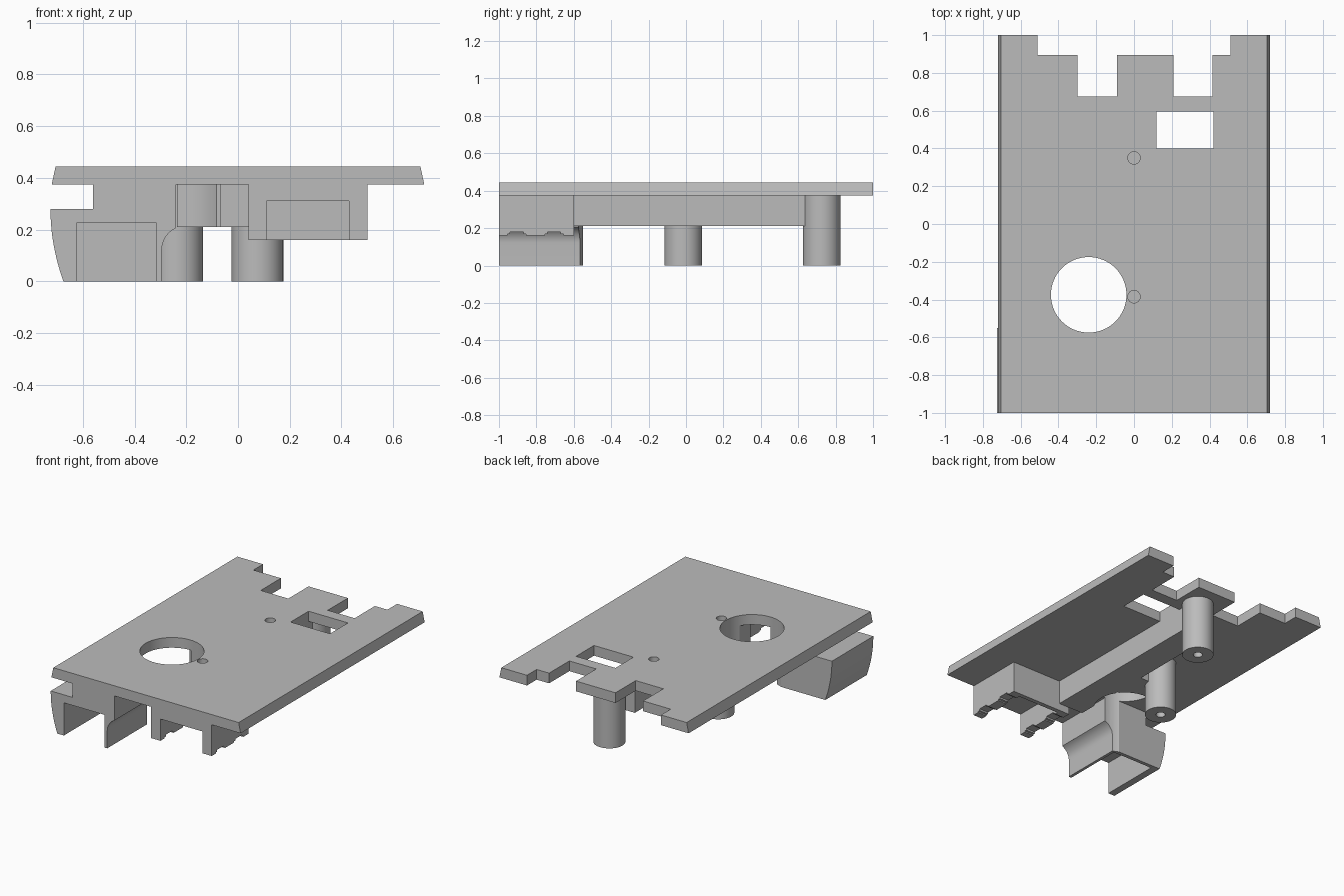
import bpy, bmesh, math
from mathutils import Vector

old = bpy.data.objects.get("Cube")
if old:
    bpy.data.objects.remove(old, do_unlink=True)

# One light grey plastic
grey = bpy.data.materials.new("light grey plastic")
grey.use_nodes = True
tone = (0.5, 0.5, 0.5, 1)
grey.diffuse_color = tone
grey.node_tree.nodes["Principled BSDF"].inputs["Base Color"].default_value = tone


def prism(name, pts, axis, lo, hi):
    """Extrude a 2D outline along z (x, y points) or y (x, z points)."""
    bm = bmesh.new()
    place = (lambda p: (p[0], p[1], lo)) if axis == "z" else (lambda p: (p[0], lo, p[1]))
    face = bm.faces.new([bm.verts.new(place(p)) for p in pts])
    new = bmesh.ops.extrude_face_region(bm, geom=[face])["geom"]
    move = Vector((0, 0, hi - lo)) if axis == "z" else Vector((0, hi - lo, 0))
    bmesh.ops.translate(bm, vec=move, verts=[v for v in new if isinstance(v, bmesh.types.BMVert)])
    bmesh.ops.recalc_face_normals(bm, faces=bm.faces)
    mesh = bpy.data.meshes.new(name)
    bm.to_mesh(mesh)
    bm.free()
    mesh.materials.append(grey)
    ob = bpy.data.objects.new(name, mesh)
    bpy.context.collection.objects.link(ob)
    return ob


def box(name, x0, x1, y0, y1, z0, z1):
    return prism(name, [(x0, y0), (x1, y0), (x1, y1), (x0, y1)], "z", z0, z1)


def rod(name, x, y, r, z0, z1, n=48):
    ring = [(x + r * math.cos(math.tau * i / n), y + r * math.sin(math.tau * i / n)) for i in range(n)]
    return prism(name, ring, "z", z0, z1)


def cut(ob, *cutters):
    """Subtract the cutters for good and remove them."""
    for c in cutters:
        m = ob.modifiers.new("cut", "BOOLEAN")
        m.operation, m.solver, m.object = "DIFFERENCE", "EXACT", c
        c.hide_render = True
    bpy.context.view_layer.update()
    mesh = bpy.data.meshes.new_from_object(ob.evaluated_get(bpy.context.evaluated_depsgraph_get()))
    ob.modifiers.clear()
    ob.data = mesh
    for c in cutters:
        bpy.data.objects.remove(c, do_unlink=True)


def big_bore():
    return rod("bore_cutter", -0.24, -0.375, 0.2, -0.1, 0.6, 64)


def pin_holes():
    return [rod("pin_cutter", 0, y, 0.033, 0.36, 0.6, 24) for y in (0.35, -0.385)]


# Top plate with notched back edge and slanted sides
W, B, T = 0.72, 0.375, 0.445
outline = [(-W, -1), (W, -1), (W, 1), (0.51, 1), (0.51, 0.895), (0.415, 0.895), (0.415, 0.675),
           (0.21, 0.675), (0.21, 0.895), (-0.09, 0.895), (-0.09, 0.675), (-0.3, 0.675),
           (-0.3, 0.895), (-0.51, 0.895), (-0.51, 1), (-W, 1)]
plate = prism("top_plate", outline, "z", B, T)
for v in plate.data.vertices:
    if abs(v.co.x) > 0.7 and v.co.z > 0.4:
        v.co.x *= 0.705 / W
cut(plate, big_bore(), box("window_cutter", 0.12, 0.42, 0.4, 0.595, 0.3, 0.6), *pin_holes())

# Long rib under the plate
rib = box("centre_rib", -0.07, 0.12, -0.6, 0.655, 0.21, B)
cut(rib, big_bore(), *pin_holes())

# Web joining the rib and the middle post
web = box("post_web", -0.235, -0.07, -0.25, -0.015, 0.21, B)
cut(web, big_bore())

# Round posts with blind screw holes
posts = []
for name, x, y in (("middle_post", -0.235, -0.015), ("back_post", 0.075, 0.725)):
    post = rod(name, x, y, 0.1, 0, B)
    cut(post, rod("screw_cutter", x, y, 0.03, -0.1, 0.25, 24))
    posts.append(post)

# Large housing: curved outer wall, flared inner wall, pocket open to front and below
outer = [(-0.56, B), (-0.56, 0.28), (-0.725, 0.28)]
for i in range(1, 11):
    t = i / 10
    outer.append((-0.725 + 0.05 * t * t, 0.28 * (1 - t)))
pocket = [(-0.625, 0), (-0.625, 0.225), (-0.315, 0.225), (-0.315, 0)]
flare = [(-0.295, 0)]
for i in range(9):
    a = math.pi - math.radians(65) * i / 8
    flare.append((-0.2 + 0.095 * math.cos(a), 0.12 + 0.095 * math.sin(a)))
flare += [(-0.24, 0.206), (-0.24, B)]
housing = prism("large_housing", outer + pocket + flare, "y", -1, -0.575)
cut(housing, big_bore())
wall = prism("large_housing_back", outer + flare, "y", -0.575, -0.55)
cut(wall, big_bore())

# Small housing with a pocket and stepped snap notches in both legs
small = box("small_housing", 0.04, 0.5, -1, -0.6, 0.16, B)
cut(small, box("pocket_cutter", 0.11, 0.43, -1.1, -0.63, 0.1, 0.31))
for y in (-0.905, -0.705):
    cut(small, box("notch_cutter", 0, 0.6, y - 0.035, y + 0.035, 0.1, 0.18),
        box("step_cutter", 0, 0.6, y - 0.05, y + 0.05, 0.1, 0.168))

# Smooth the round walls, keep the corners sharp
bpy.ops.object.select_all(action="DESELECT")
for ob in [plate, rib, web, housing, wall] + posts:
    ob.select_set(True)
    bpy.context.view_layer.objects.active = ob
bpy.ops.object.shade_smooth_by_angle(angle=math.radians(25))
